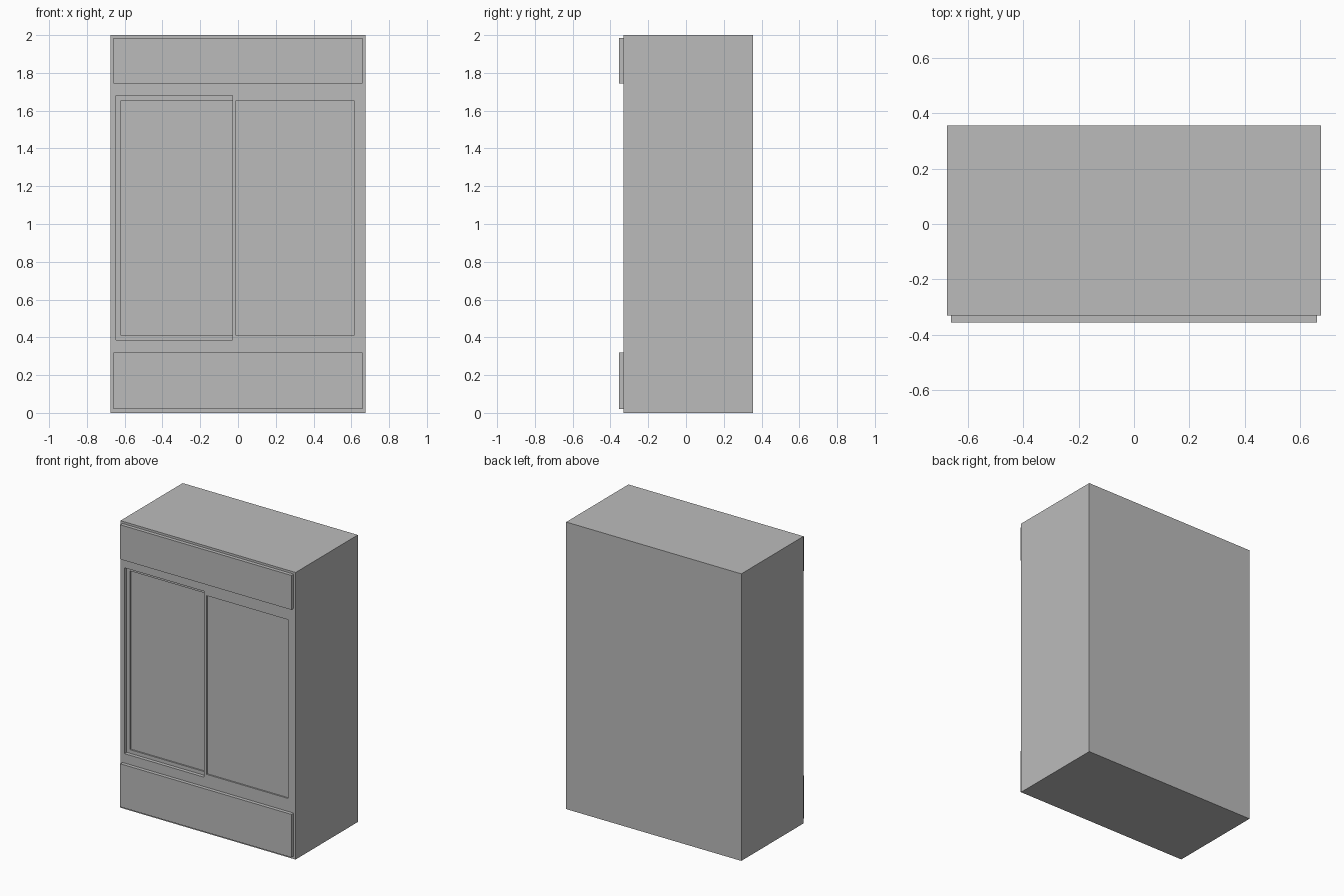
import bpy

cube = bpy.data.objects.get("Cube")
if cube:
    bpy.data.objects.remove(cube, do_unlink=True)

# Single flat colour
grey = bpy.data.materials.new("plain grey")
grey.use_nodes = True
grey.diffuse_color = (0.5, 0.5, 0.5, 1)
grey.node_tree.nodes["Principled BSDF"].inputs["Base Color"].default_value = (0.5, 0.5, 0.5, 1)


def box(name, x, y, z):
    """Box spanning the given (low, high) ranges."""
    spans = (x, y, z)
    bpy.ops.mesh.primitive_cube_add(size=1, location=[sum(s) / 2 for s in spans])
    ob = bpy.context.object
    ob.name = ob.data.name = name
    ob.scale = [s[1] - s[0] for s in spans]
    bpy.ops.object.transform_apply(location=True, rotation=False, scale=True)
    ob.data.materials.append(grey)
    return ob


def recess(target, x, z, depth):
    """Cut a rectangular pocket into the front of the target."""
    cutter = box("cutter", x, (FRONT - 0.1, FRONT + depth), z)
    cutter.hide_render = True
    mod = target.modifiers.new("recess", "BOOLEAN")
    mod.operation = "DIFFERENCE"
    mod.solver = "EXACT"
    mod.object = cutter
    bpy.context.view_layer.objects.active = target
    bpy.ops.object.modifier_apply(modifier=mod.name)
    bpy.data.objects.remove(cutter, do_unlink=True)


FRONT, BACK = -0.33, 0.355
HALF_WIDTH = 0.675
PANE_Z = (0.41, 1.655)

# Cabinet body
body = box("cabinet_body", (-HALF_WIDTH, HALF_WIDTH), (FRONT, BACK), (0, 2))

# Sliding doors: the rear door sits deeper, each has a shallow inset pane
recess(body, (-0.645, -0.03), (0.385, 1.68), 0.025)
recess(body, (-0.62, -0.03), PANE_Z, 0.035)
recess(body, (-0.01, 0.615), PANE_Z, 0.01)

# Raised panels above and below the doors
for name, z in (("top_panel", (1.745, 1.985)), ("bottom_panel", (0.02, 0.32))):
    box(name, (-0.66, 0.66), (-BACK, FRONT), z)
